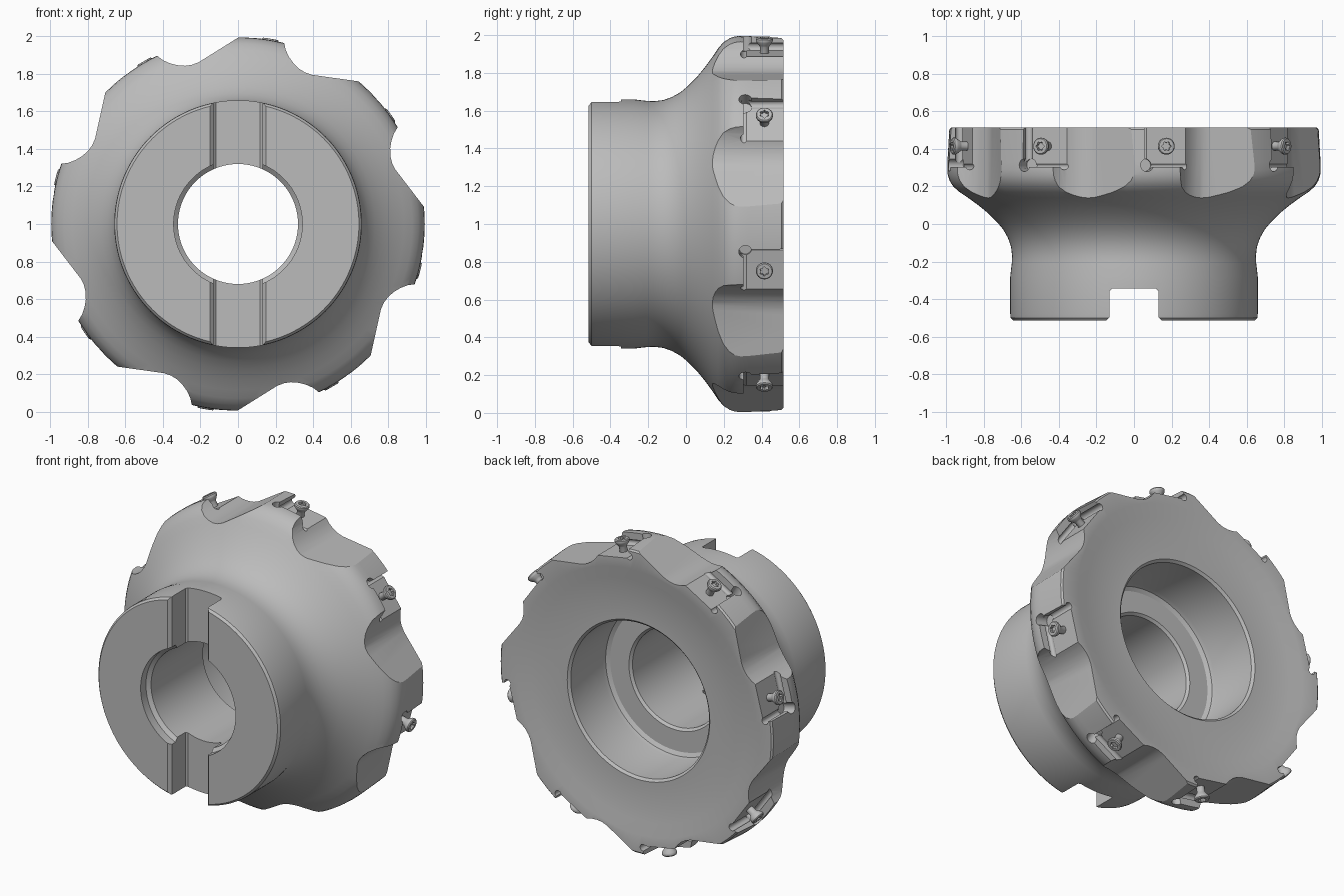
import bpy, bmesh, math
from mathutils import Matrix, Vector

cube = bpy.data.objects.get("Cube")
if cube:
    bpy.data.objects.remove(cube, do_unlink=True)

steel = bpy.data.materials.new("steel_grey")
steel.use_nodes = True
GREY = (0.5, 0.5, 0.5, 1)
steel.diffuse_color = GREY
steel.node_tree.nodes["Principled BSDF"].inputs["Base Color"].default_value = GREY

# Screw angles of the unevenly spaced teeth, repeated on the opposite half
TEETH = [math.radians(a + h) for h in (0, 180) for a in (80, 35.5, -14.5, -60)]


def tooth_frame(a):
    """Local axes of a tooth: x tangent, y tool axis, z radial."""
    c, s = math.cos(a), math.sin(a)
    return Matrix(((s, 0, c, 0), (0, 1, 0, 0), (-c, 0, s, 1), (0, 0, 0, 1)))


def finish(name, bm):
    bmesh.ops.recalc_face_normals(bm, faces=bm.faces)
    me = bpy.data.meshes.new(name)
    bm.to_mesh(me)
    bm.free()
    ob = bpy.data.objects.new(name, me)
    bpy.context.collection.objects.link(ob)
    me.materials.append(steel)
    return ob


def prism(bm, pts, lo, hi, mat):
    """Extrude an outline of (x, z) points along local y."""
    a = [bm.verts.new(mat @ Vector((x, lo, z))) for x, z in pts]
    b = [bm.verts.new(mat @ Vector((x, hi, z))) for x, z in pts]
    bm.faces.new(a)
    bm.faces.new(b[::-1])
    n = len(pts)
    for i in range(n):
        bm.faces.new((a[i], b[i], b[(i + 1) % n], a[(i + 1) % n]))


def rod(bm, mat, centre, radius, depth, rot=Matrix()):
    bmesh.ops.create_cone(bm, cap_ends=True, segments=20, radius1=radius, radius2=radius,
                          depth=depth, matrix=mat @ Matrix.Translation(centre) @ rot)


def lathe(bm, profile, segs, mat, closed, star=()):
    """Spin (radius, height) points about local z; star rings get six lobes."""
    rings = []
    for k, (r, h) in enumerate(profile):
        ring = []
        for i in range(segs):
            a = 2 * math.pi * i / segs
            q = r * (1 + 0.16 * math.cos(6 * a)) if k in star else r
            ring.append(bm.verts.new(mat @ Vector((q * math.cos(a), q * math.sin(a), h))))
        rings.append(ring)
    pairs = list(zip(rings, rings[1:]))
    if closed:
        pairs.append((rings[-1], rings[0]))
    else:
        bm.faces.new(rings[0])
        bm.faces.new(rings[-1])
    for p, q in pairs:
        for i in range(segs):
            j = (i + 1) % segs
            bm.faces.new((p[i], p[j], q[j], q[i]))


def carve(target, cutter):
    mod = target.modifiers.new("cut", 'BOOLEAN')
    mod.operation = 'DIFFERENCE'
    mod.solver = 'EXACT'
    mod.object = cutter
    bpy.context.view_layer.objects.active = target
    bpy.ops.object.modifier_apply(modifier=mod.name)
    bpy.data.objects.remove(cutter, do_unlink=True)


def smooth(ob, deg):
    bpy.ops.object.select_all(action='DESELECT')
    ob.select_set(True)
    bpy.context.view_layer.objects.active = ob
    bpy.ops.object.shade_smooth_by_angle(angle=math.radians(deg))


# Cutter body: hub, flared head, recessed back face, stepped bore
profile = [(0.645, -0.515), (0.658, -0.5), (0.66, -0.48), (0.66, -0.28), (0.652, -0.21),
           (0.65, -0.17), (0.656, -0.12), (0.672, -0.075), (0.697, -0.03), (0.73, 0.01),
           (0.775, 0.055), (0.83, 0.1), (0.885, 0.14), (0.93, 0.17), (0.962, 0.198),
           (0.983, 0.23), (0.993, 0.26), (0.996, 0.29), (0.995, 0.33), (0.985, 0.505),
           (0.975, 0.515), (0.86, 0.515), (0.78, 0.49), (0.515, 0.49), (0.5, 0.475),
           (0.5, 0.15), (0.493, 0.125), (0.47, 0.11), (0.335, 0.11), (0.32, 0.095),
           (0.32, -0.44), (0.343, -0.46), (0.343, -0.515)]
axis = Matrix(((1, 0, 0, 0), (0, 0, 1, 0), (0, -1, 0, 1), (0, 0, 0, 1)))
bm = bmesh.new()
lathe(bm, profile, 144, axis, True)
body = finish("cutter_body", bm)

# Drive slot across the hub, with bevelled mouth and rounded floor corners
half = [(0.118, -0.345), (0.13, -0.357), (0.13, -0.497), (0.15, -0.517), (0.15, -0.6)]
outline = [(x, y) for x, y in half] + [(-x, y) for x, y in half[::-1]]
bm = bmesh.new()
prism(bm, outline, -1, 1, Matrix(((1, 0, 0, 0), (0, 0, 1, 0), (0, 1, 0, 1), (0, 0, 0, 1))))
carve(body, finish("slot_cutter", bm))

# Chip gullets in front of every tooth
gullet = [(0.06, 1.1), (0.075, 0.993), (0.09, 0.957), (0.113, 0.925), (0.142, 0.896),
          (0.177, 0.872), (0.212, 0.858), (0.25, 0.852), (0.6, 0.864), (0.6, 1.1)]
bm = bmesh.new()
for a in TEETH:
    prism(bm, gullet, 0.0, 0.6, tooth_frame(a))
carve(body, finish("gullet_cutter", bm))

# Insert pockets open to the gullet and the back face
FLOOR = 0.92
bm = bmesh.new()
for a in TEETH:
    prism(bm, [(-0.115, FLOOR), (0.2, FLOOR), (0.2, 1.1), (-0.115, 1.1)], 0.305, 0.6, tooth_frame(a))
carve(body, finish("pocket_cutter", bm))

# Relief grooves along the pocket walls and a round relief in the corner
along_y = Matrix.Rotation(math.pi / 2, 4, 'X')
along_x = Matrix.Rotation(math.pi / 2, 4, 'Y')
for centre, radius, depth, rot in (((-0.113, 0.46, FLOOR + 0.012), 0.022, 0.33, along_y),
                                   ((0.03, 0.307, FLOOR + 0.012), 0.018, 0.3, along_x),
                                   ((-0.104, 0.314, 1.0), 0.034, 0.19, Matrix())):
    bm = bmesh.new()
    for a in TEETH:
        rod(bm, tooth_frame(a), centre, radius, depth, rot)
    carve(body, finish("relief_cutter", bm))
smooth(body, 28)

# Clamping screws with a lobed socket
screw = [(0.024, 0.88), (0.024, 0.953), (0.03, 0.962), (0.043, 0.98), (0.045, 0.986),
         (0.045, 0.996), (0.04, 1.002), (0.022, 1.003), (0.021, 0.985)]
for n, a in enumerate(TEETH):
    bm = bmesh.new()
    lathe(bm, screw, 36, tooth_frame(a) @ Matrix.Translation((0, 0.415, 0)), False, star=(7, 8))
    smooth(finish("insert_screw_%d" % (n + 1), bm), 35)
